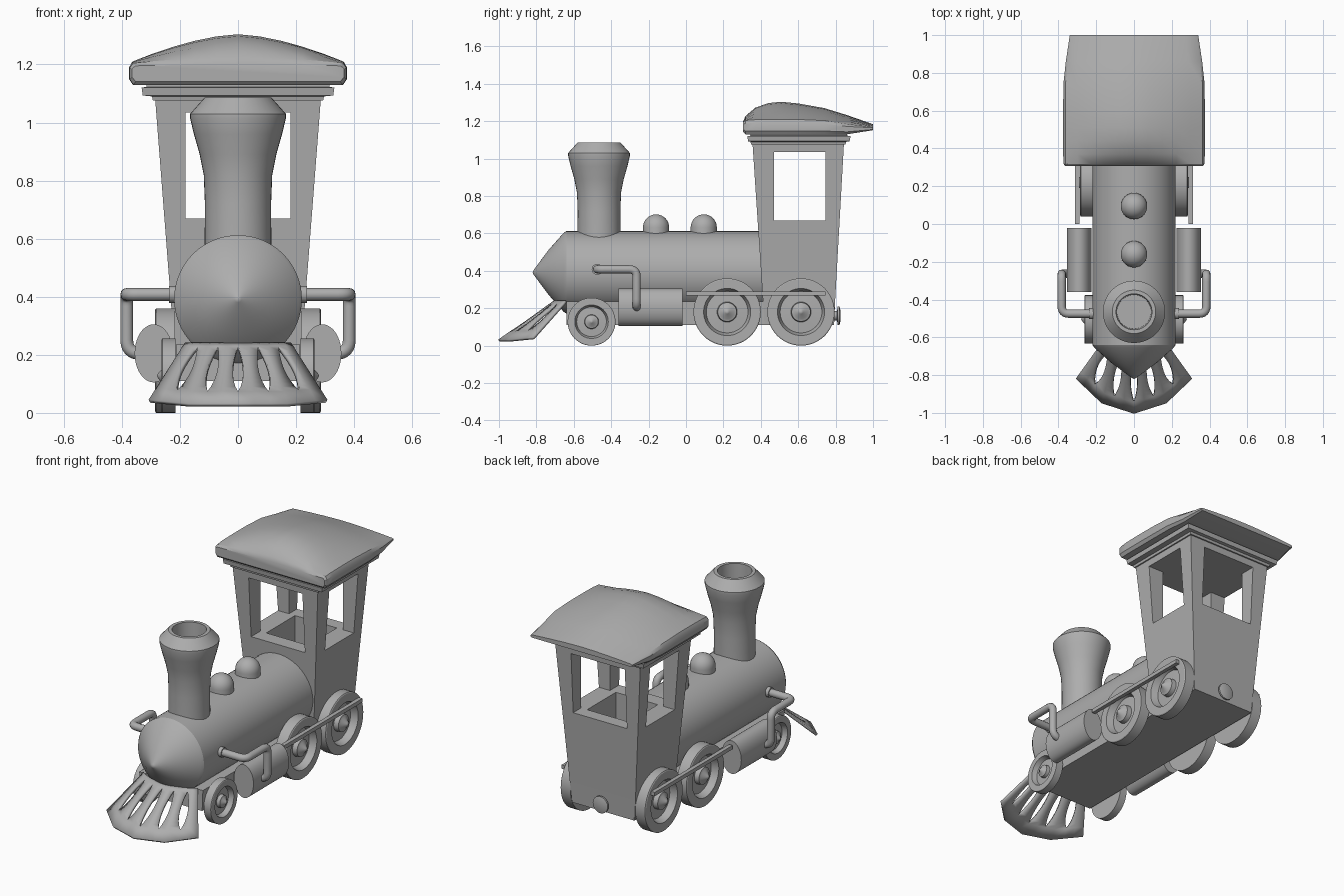
import bpy, bmesh, math
from mathutils import Vector, Matrix

cube = bpy.data.objects.get("Cube")
if cube:
    bpy.data.objects.remove(cube, do_unlink=True)

GREY = (0.42, 0.42, 0.42, 1)
grey = bpy.data.materials.new("plain grey")
grey.use_nodes = True
grey.diffuse_color = GREY
grey.node_tree.nodes["Principled BSDF"].inputs["Base Color"].default_value = GREY
parts = []


def finish(name, bm):
    bmesh.ops.remove_doubles(bm, verts=bm.verts, dist=0.0002)
    bmesh.ops.recalc_face_normals(bm, faces=bm.faces)
    mesh = bpy.data.meshes.new(name)
    bm.to_mesh(mesh)
    bm.free()
    mesh.materials.append(grey)
    ob = bpy.data.objects.new(name, mesh)
    bpy.context.collection.objects.link(ob)
    parts.append(ob)
    return ob


def lathe(name, profile, loc, turn=Matrix(), seg=40):
    """Revolve (radius, height) points around z, then turn and place."""
    bm = bmesh.new()
    vs = [bm.verts.new((r, 0, h)) for r, h in profile]
    es = [bm.edges.new(p) for p in zip(vs, vs[1:])]
    bmesh.ops.spin(bm, geom=vs + es, cent=(0, 0, 0), axis=(0, 0, 1),
                   angle=math.tau, steps=seg, use_duplicate=False)
    bm.transform(Matrix.Translation(loc) @ turn)
    return finish(name, bm)


def loft(name, sections):
    """Skin closed sections of equal length and cap both ends."""
    bm = bmesh.new()
    rings = [[bm.verts.new(p) for p in s] for s in sections]
    n = len(rings[0])
    for a, b in zip(rings, rings[1:]):
        for i in range(n):
            j = (i + 1) % n
            bm.faces.new((a[i], a[j], b[j], b[i]))
    bm.faces.new(rings[0])
    bm.faces.new(rings[-1])
    return finish(name, bm)


def block(name, levels):
    """Stack of rectangles: (z, half width, front y, back y)."""
    return loft(name, [[(-x, f, z), (x, f, z), (x, b, z), (-x, b, z)]
                       for z, x, f, b in levels])


def cut(target, cutter):
    cutter.hide_render = True
    mod = target.modifiers.new("cut", 'BOOLEAN')
    mod.operation, mod.solver, mod.object = 'DIFFERENCE', 'EXACT', cutter
    bpy.context.view_layer.objects.active = target
    bpy.ops.object.modifier_apply(modifier=mod.name)
    parts.remove(cutter)
    bpy.data.objects.remove(cutter, do_unlink=True)


def pipe(name, points, radius, round_by):
    """Round tube along a path with rounded corners."""
    pts = [Vector(p) for p in points]
    path = [pts[0]]
    for a, b, c in zip(pts, pts[1:], pts[2:]):
        p, q = b + (a - b).normalized() * round_by, b + (c - b).normalized() * round_by
        for k in range(7):
            t = k / 6
            path.append(p * (1 - t) ** 2 + b * 2 * t * (1 - t) + q * t * t)
    path.append(pts[-1])
    curve = bpy.data.curves.new(name, 'CURVE')
    curve.dimensions = '3D'
    curve.bevel_depth, curve.bevel_resolution = radius, 4
    curve.use_fill_caps = True
    spline = curve.splines.new('POLY')
    spline.points.add(len(path) - 1)
    for sp, p in zip(spline.points, path):
        sp.co = (*p, 1)
    curve.materials.append(grey)
    tmp = bpy.data.objects.new(name, curve)
    bpy.context.collection.objects.link(tmp)
    bpy.context.view_layer.update()
    mesh = bpy.data.meshes.new_from_object(tmp.evaluated_get(bpy.context.evaluated_depsgraph_get()))
    bpy.data.objects.remove(tmp, do_unlink=True)
    bm = bmesh.new()
    bm.from_mesh(mesh)
    return finish(name, bm)


along_y = Matrix.Rotation(-math.pi / 2, 4, 'X')

# Chassis, boiler with pointed nose, rear buffer
block("chassis", [(0.11, 0.208, -0.64, 0.792), (0.235, 0.213, -0.64, 0.797)])
lathe("boiler", [(0, -0.82), (0.012, -0.815), (0.12, -0.735), (0.21, -0.655), (0.22, -0.64),
                 (0.22, 0.44), (0, 0.44)], (0, 0, 0.392), along_y, 64)
lathe("rear_buffer", [(0, 0.78), (0.025, 0.78), (0.025, 0.808), (0.05, 0.81), (0.05, 0.82),
                      (0.03, 0.826), (0, 0.827)], (0, 0, 0.16), along_y)

# Hollow smokestack and two steam domes
lathe("smokestack", [(0, 0.56), (0.115, 0.56), (0.114, 0.72), (0.118, 0.82), (0.132, 0.89),
                     (0.152, 0.96), (0.165, 1.015), (0.165, 1.03), (0.115, 1.086),
                     (0.095, 1.086), (0.09, 0.85), (0, 0.85)], (0, -0.465, 0))
dome = [(0.07 * math.cos(a * math.pi / 16), 0.632 + 0.07 * math.sin(a * math.pi / 16))
        for a in range(9)]
for name, y in (("front_dome", -0.16), ("rear_dome", 0.095)):
    lathe(name, [(0, 0.55), (0.07, 0.55)] + dome, (0, y, 0))

# Tapered cab with window openings and a hollow inside
cab = block("cab", [(0.11, 0.21, 0.42, 0.79), (1.09, 0.286, 0.355, 0.845)])
cut(cab, block("cutter", [(0.67, 0.18, 0, 1.1), (1.035, 0.18, 0, 1.1)]))
cut(cab, block("cutter", [(0.67, 0.5, 0.47, 0.745), (1.035, 0.5, 0.47, 0.745)]))
cut(cab, block("cutter", [(0.46, 0.14, 0.47, 0.745), (0.7, 0.14, 0.47, 0.745)]))
block("cab_cornice", [(1.075, 0.293, 0.348, 0.853), (1.09, 0.296, 0.345, 0.856),
                      (1.093, 0.328, 0.332, 0.875), (1.12, 0.332, 0.328, 0.88),
                      (1.123, 0.315, 0.345, 0.862), (1.135, 0.315, 0.345, 0.862)])

# Arched roof: y, half width, bottom, edge and crest heights
stations = [(0.306, 0.365, 1.142, 1.195, 1.2), (0.318, 0.373, 1.13, 1.203, 1.228),
            (0.37, 0.375, 1.13, 1.205, 1.272), (0.44, 0.375, 1.13, 1.205, 1.297),
            (0.51, 0.375, 1.13, 1.205, 1.304), (0.6, 0.375, 1.13, 1.205, 1.295),
            (0.74, 0.374, 1.13, 1.2, 1.27), (0.86, 0.361, 1.13, 1.183, 1.233),
            (1.0, 0.34, 1.152, 1.168, 1.184)]
sections = []
for y, w, low, edge, crest in stations:
    half = [(0.965 * w, low), (w, low + 0.25 * (edge - low)), (w, low + 0.8 * (edge - low))]
    half += [(w * t, edge + (crest - edge) * (1 - t ** 1.6)) for t in (0.97, 0.8, 0.6, 0.4, 0.2)]
    sections.append([(x, y, z) for x, z in half] + [(0, y, crest)]
                    + [(-x, y, z) for x, z in reversed(half)])
loft("roof", sections)

# Running gear on both sides
# Wheel profile: hub cone, recessed dish, raised tyre (scaled by wheel radius)
dish = [(0, 0.56), (0.06, 0.53), (0.2, 0.4), (0.28, 0.38), (0.3, 0.22), (0.62, 0.2),
        (0.7, 0.43), (0.97, 0.43), (1, 0.41), (1, 0.05), (0, 0.05)]
for side, s in (("left", 1), ("right", -1)):
    out = Matrix.Rotation(s * math.pi / 2, 4, 'Y')
    for label, y, r in (("front", -0.505, 0.128), ("middle", 0.22, 0.18), ("rear", 0.615, 0.18)):
        lathe(f"{side}_{label}_wheel", [(a * r, b * r) for a, b in dish],
              (s * 0.208, y, r), out, 48)

    lathe(f"{side}_steam_cylinder", [(0, -0.36), (0.1, -0.36), (0.1, -0.02), (0, -0.02)],
          (s * 0.29, 0, 0.205), Matrix.Diagonal((0.66, 1, 1, 1)) @ along_y)

    # Steam pipe from the boiler to the cylinder, with its collar
    pipe(f"{side}_steam_pipe",
         [(s * 0.19, -0.475, 0.408), (s * 0.383, -0.475, 0.408), (s * 0.383, -0.264, 0.408),
          (s * 0.383, -0.264, 0.21), (s * 0.31, -0.264, 0.2)], 0.022, 0.04)
    lathe(f"{side}_pipe_collar", [(0, 0.2), (0.029, 0.2), (0.029, 0.238), (0, 0.238)],
          (0, -0.475, 0.408), out)

    # Coupling rod
    x0, x1 = s * 0.288, s * 0.312
    loft(f"{side}_coupling_rod", [[(x0, y, 0.267), (x1, y, 0.267), (x1, y, 0.29), (x0, y, 0.29)]
                                  for y in (0.0, 0.745)])


# Slotted fan-shaped track guard
def guard_point(u, v):
    a = abs(u)
    if a < 0.56:
        y, z = -1 + 0.055 * a / 0.56, 0.027
    else:
        k = (a - 0.56) / 0.44
        y, z = -0.945 + 0.13 * k, 0.027 + 0.013 * k
    top = Vector((0.18 * u, -0.70 + 0.06 * u * u, 0.237))
    return top.lerp(Vector((0.305 * u, y, z)), v)


bm = bmesh.new()
slots = [-0.74, -0.37, 0, 0.37, 0.74]
edges = [-1] + slots + [1]
rows = [0] + [0.06 + 0.74 * k / 10 for k in range(11)] + [1]
for i, (lo, hi) in enumerate(zip(edges, edges[1:])):
    grid = []
    for v in rows:
        t = min(max((v - 0.06) / 0.74, 0), 1)
        w = 0.075 * math.sin(math.pi * t) ** 0.8 if 0 < t < 1 else 0
        left = lo + (w if i > 0 else 0)
        right = hi - (w if i < len(slots) else 0)
        grid.append([bm.verts.new(guard_point(u, v)) for u in (left, (lo + hi) / 2, right)])
    for a, b in zip(grid, grid[1:]):
        for k in range(2):
            bm.faces.new((a[k], a[k + 1], b[k + 1], b[k]))
guard = finish("track_guard", bm)
thick = guard.modifiers.new("thickness", 'SOLIDIFY')
thick.thickness, thick.offset = 0.014, 0

# Smooth round parts, keep hard edges
bpy.ops.object.select_all(action='DESELECT')
for ob in parts:
    ob.select_set(True)
bpy.context.view_layer.objects.active = parts[0]
bpy.ops.object.shade_smooth_by_angle(angle=math.radians(32))
